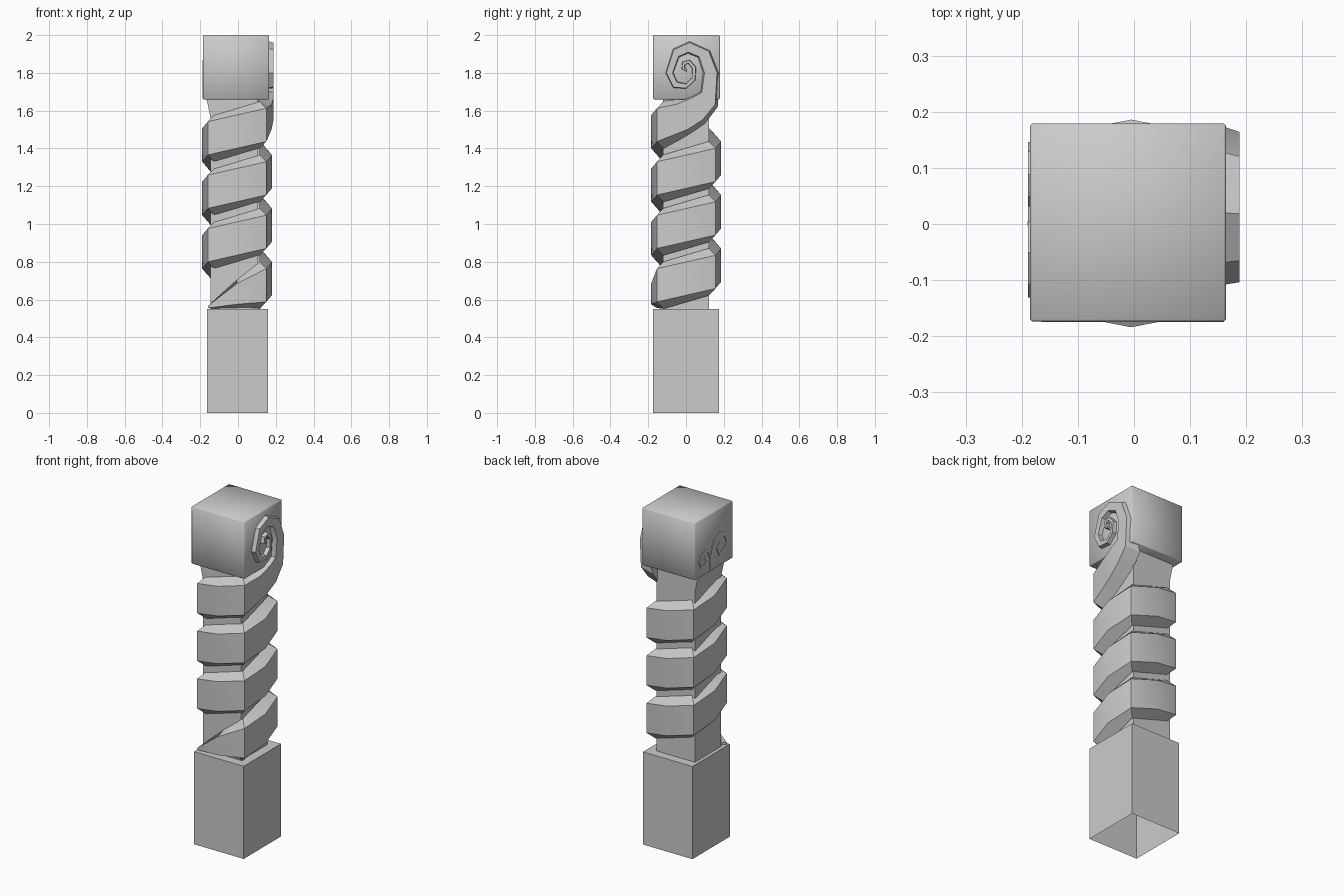
import bpy
import bmesh
import math
from mathutils import Vector

cube = bpy.data.objects.get("Cube")
if cube:
    bpy.data.objects.remove(cube, do_unlink=True)

stone = bpy.data.materials.new("grey_stone")
stone.use_nodes = True
GREY = (0.6, 0.6, 0.6, 1)
stone.diffuse_color = GREY
stone.node_tree.nodes["Principled BSDF"].inputs["Base Color"].default_value = GREY


def finish(name, bm, smooth_angle=None):
    bmesh.ops.recalc_face_normals(bm, faces=bm.faces)
    mesh = bpy.data.meshes.new(name)
    bm.to_mesh(mesh)
    bm.free()
    obj = bpy.data.objects.new(name, mesh)
    bpy.context.collection.objects.link(obj)
    mesh.materials.append(stone)
    if smooth_angle is not None:
        bpy.ops.object.select_all(action="DESELECT")
        obj.select_set(True)
        bpy.context.view_layer.objects.active = obj
        bpy.ops.object.shade_smooth_by_angle(angle=math.radians(smooth_angle))
    return obj


def sweep(name, rings, smooth_angle=None):
    """Skin a list of equal-sized point rings and close both ends."""
    bm = bmesh.new()
    loops = [[bm.verts.new(p) for p in ring] for ring in rings]
    count = len(loops[0])
    for a, b in zip(loops, loops[1:]):
        for i in range(count):
            j = (i + 1) % count
            bm.faces.new((a[i], a[j], b[j], b[i]))
    bm.faces.new(loops[0])
    bm.faces.new(loops[-1])
    return finish(name, bm, smooth_angle)


def rect(x0, x1, y0, y1, z):
    return [(x0, y0, z), (x1, y0, z), (x1, y1, z), (x0, y1, z)]


# Square foot, open underneath
foot = sweep("base_block", [rect(-0.165, 0.16, -0.175, 0.175, z) for z in (0, 0.55)])
bm = bmesh.new()
bm.from_mesh(foot.data)
under = [f for f in bm.faces if f.calc_center_median().z < 0.01]
bmesh.ops.delete(bm, geom=under, context="FACES_ONLY")
bm.to_mesh(foot.data)
bm.free()

# Square core, flaring to one side below the cap
sweep("core_shaft", [rect(left, 0.106, -0.123, 0.123, z)
                     for left, z in ((-0.145, 0.55), (-0.145, 1.56), (-0.167, 1.665))])

# Cap block with softly rounded edges
cap = sweep("cap_block", [rect(-0.185, 0.164, -0.174, 0.179, z) for z in (1.66, 2.0)])
bm = bmesh.new()
bm.from_mesh(cap.data)
bmesh.ops.bevel(bm, geom=bm.edges[:], offset=0.004, segments=1, affect="EDGES")
bm.to_mesh(cap.data)
bm.free()
cap.data.shade_smooth()

# Coiled band: eight steps a turn around a bulging square
PITCH = 0.283
rings = []
for step in range(-3, 24):
    angle = math.radians(45 * step)
    corner = step % 2 != 0
    outer = 0.155 * math.sqrt(2) if corner else 0.185
    inner = 0.12 * math.sqrt(2) if corner else 0.12
    z = 0.711 + PITCH * step / 8
    half_in, half_out = 0.125, 0.088
    if step == -3:
        z, half_in, half_out = 0.56, 0.008, 0.005
    elif step == -2:
        z, half_in, half_out = 0.63, 0.075, 0.055
    c, s = math.cos(angle), math.sin(angle)
    rings.append([(r * c - 0.005, r * s + 0.001, z + dz) for r, dz in (
        (inner, -half_in), (outer, -half_out), (outer, half_out), (inner, half_in))])

# The band leaves the shaft and curls into a scroll: (outer y, z, inner y, z)
scroll = [
    (0.02, 1.475, -0.06, 1.66), (0.10, 1.53, 0.02, 1.69), (0.168, 1.62, 0.07, 1.71),
    (0.177, 1.80, 0.085, 1.80), (0.13, 1.92, 0.06, 1.88), (0.02, 1.97, 0.01, 1.90),
    (-0.07, 1.93, -0.035, 1.88), (-0.11, 1.80, -0.065, 1.80), (-0.07, 1.72, -0.045, 1.755),
    (0, 1.715, 0, 1.745), (0.05, 1.76, 0.03, 1.775), (0.055, 1.83, 0.03, 1.825),
    (0.02, 1.87, 0.01, 1.85), (-0.02, 1.86, -0.005, 1.84),
    (-0.025, 1.82, -0.005, 1.825), (0.005, 1.805, 0.005, 1.82),
]
for i, (y0, z0, y1, z1) in enumerate(scroll):
    a, b = Vector((y0, z0)), Vector((y1, z1))
    back = 0.10 if i < 3 else 0.15
    front = 0.178 if i == 0 else 0.188
    p, q = a.lerp(b, 0.14), b.lerp(a, 0.14)
    rings.append([(back, *a), (front, *p), (front, *q), (back, *b)])
sweep("coiled_band", rings, 30)

# Shallow pair of curls on the opposite face of the cap
curl = [Vector(p) for p in (
    (0, 1.665), (-0.01, 1.78), (-0.035, 1.835), (-0.08, 1.857), (-0.13, 1.83),
    (-0.15, 1.785), (-0.125, 1.74), (-0.08, 1.735), (-0.06, 1.775), (-0.085, 1.80))]
for name, scale, sign in (("large_curl", 1.0, 1), ("small_curl", 0.72, -1)):
    path = [Vector((0.03 + sign * scale * p.x, 1.665 + scale * (p.y - 1.665))) for p in curl]
    rings = []
    for i, p in enumerate(path):
        along = (path[min(i + 1, len(path) - 1)] - path[max(i - 1, 0)]).normalized()
        side = Vector((-along.y, along.x)) * 0.011 * scale
        a, b = p + side, p - side
        rings.append([(-0.184, *a), (-0.189, *a), (-0.189, *b), (-0.184, *b)])
    sweep(name, rings)
